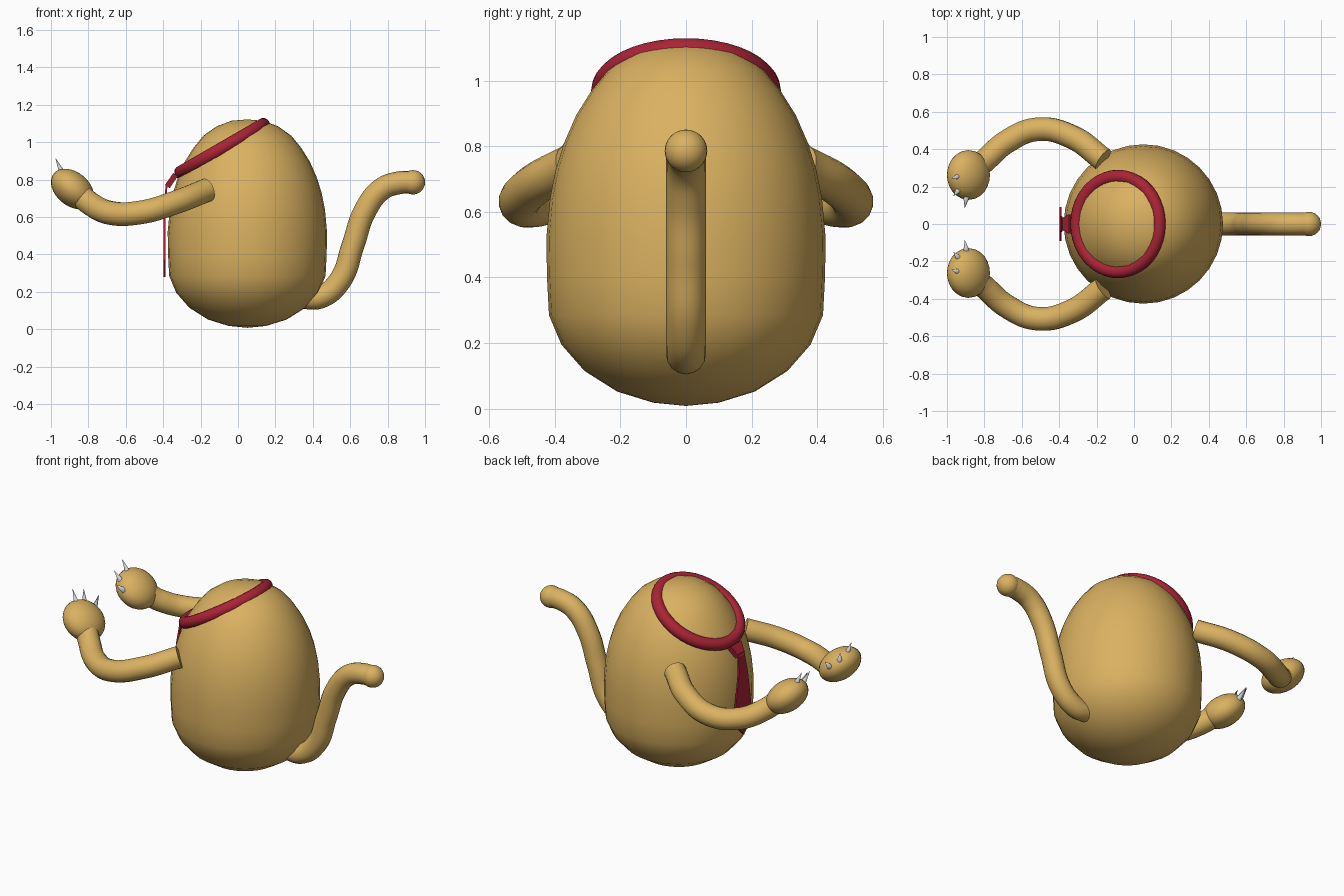
import bpy, bmesh, math
from mathutils import Vector, Matrix

if "Cube" in bpy.data.objects:
    bpy.data.objects.remove(bpy.data.objects["Cube"])


def material(name, rgb):
    m = bpy.data.materials.new(name)
    m.diffuse_color = (*rgb, 1)
    m.use_nodes = True
    m.node_tree.nodes["Principled BSDF"].inputs["Base Color"].default_value = m.diffuse_color
    return m


TAN = material("tan", (0.70, 0.44, 0.118))
RED = material("crimson", (0.40, 0.017, 0.037))
GREY = material("claw grey", (0.62, 0.62, 0.66))


def finish(ob, mat, smooth=True):
    ob.data.materials.clear()
    ob.data.materials.append(mat)
    if smooth:
        bpy.ops.object.select_all(action='DESELECT')
        ob.select_set(True)
        bpy.context.view_layer.objects.active = ob
        bpy.ops.object.shade_smooth_by_angle(angle=math.radians(40))
    return ob


def mesh_object(name, bm, mat, smooth=True):
    bmesh.ops.recalc_face_normals(bm, faces=bm.faces[:])
    me = bpy.data.meshes.new(name)
    bm.to_mesh(me)
    bm.free()
    ob = bpy.data.objects.new(name, me)
    bpy.context.collection.objects.link(ob)
    return finish(ob, mat, smooth)


def lathe(name, profile, centre, mat, seg=32):
    bm = bmesh.new()
    vs = [bm.verts.new((r, 0, z)) for r, z in profile]
    es = [bm.edges.new(p) for p in zip(vs, vs[1:])]
    bmesh.ops.spin(bm, geom=vs + es, cent=(0, 0, 0), axis=(0, 0, 1),
                   angle=2 * math.pi, steps=seg)
    bmesh.ops.remove_doubles(bm, verts=bm.verts[:], dist=0.0005)
    bmesh.ops.translate(bm, verts=bm.verts[:], vec=centre)
    return mesh_object(name, bm, mat)


def tube(name, points, radius, mat):
    cu = bpy.data.curves.new(name, 'CURVE')
    cu.dimensions = '3D'
    cu.bevel_depth = radius
    cu.bevel_resolution = 6
    cu.use_fill_caps = True
    sp = cu.splines.new('BEZIER')
    sp.resolution_u = 8
    sp.bezier_points.add(len(points) - 1)
    for bp, p in zip(sp.bezier_points, points):
        bp.co = p
        bp.handle_left_type = bp.handle_right_type = 'AUTO'
    ob = bpy.data.objects.new(name, cu)
    bpy.context.collection.objects.link(ob)
    bpy.ops.object.select_all(action='DESELECT')
    ob.select_set(True)
    bpy.context.view_layer.objects.active = ob
    bpy.ops.object.convert(target='MESH')
    return finish(bpy.context.object, mat)


def ball(name, centre, radii, mat, tilt=0):
    bm = bmesh.new()
    mtx = (Matrix.Translation(centre) @ Matrix.Rotation(tilt, 4, 'Y')
           @ Matrix.Diagonal((*radii, 1)))
    bmesh.ops.create_uvsphere(bm, u_segments=24, v_segments=16, radius=1, matrix=mtx)
    return mesh_object(name, bm, mat)


def claw(name, base, tip):
    base, tip = Vector(base), Vector(tip)
    d = tip - base
    bm = bmesh.new()
    mtx = Matrix.Translation((base + tip) / 2) @ d.to_track_quat('Z', 'Y').to_matrix().to_4x4()
    bmesh.ops.create_cone(bm, cap_ends=True, segments=10, radius1=0.019, radius2=0,
                          depth=d.length, matrix=mtx)
    return mesh_object(name, bm, GREY)


def plate(name, front, back, mat):
    """Solid spanning two matching outlines."""
    bm = bmesh.new()
    a = [bm.verts.new(p) for p in front]
    b = [bm.verts.new(p) for p in back]
    bm.faces.new(a)
    bm.faces.new(b[::-1])
    for i in range(len(a)):
        j = (i + 1) % len(a)
        bm.faces.new((a[i], b[i], b[j], a[j]))
    return mesh_object(name, bm, mat, False)


# Egg-shaped body
lathe("body", [(0, 0.008), (0.10, 0.018), (0.21, 0.052), (0.31, 0.115), (0.38, 0.195),
               (0.418, 0.285), (0.424, 0.40), (0.426, 0.52), (0.415, 0.64), (0.397, 0.73),
               (0.372, 0.81), (0.335, 0.895), (0.288, 0.97), (0.235, 1.035), (0.165, 1.085),
               (0.085, 1.115), (0, 1.122)], (0.05, 0, 0), TAN)

# Tail with rounded tip
tube("tail", [(0.34, 0, 0.17), (0.44, 0, 0.172), (0.545, 0, 0.26), (0.615, 0, 0.45),
              (0.68, 0, 0.635), (0.77, 0, 0.75), (0.86, 0, 0.783), (0.94, 0, 0.786)], 0.061, TAN)
ball("tail_tip", (0.935, 0, 0.786), (0.065, 0.065, 0.065), TAN)

# Arms, hands and claws on both sides
for side, s in (("left", 1), ("right", -1)):
    tube(side + "_arm", [(x, s * y, z) for x, y, z in
         [(-0.165, 0.345, 0.745), (-0.33, 0.465, 0.68), (-0.52, 0.506, 0.625),
          (-0.68, 0.44, 0.622), (-0.79, 0.345, 0.672), (-0.85, 0.29, 0.725)]], 0.064, TAN)
    ball(side + "_hand", (-0.885, s * 0.262, 0.75), (0.13, 0.133, 0.09), TAN, math.radians(40))
    for i, (b, t) in enumerate([((-0.935, 0.255, 0.825), (-0.977, 0.245, 0.918)),
                                ((-0.935, 0.185, 0.805), (-0.965, 0.150, 0.885)),
                                ((-0.895, 0.150, 0.775), (-0.905, 0.085, 0.838))]):
        claw(f"{side}_claw_{i + 1}", (b[0], s * b[1], b[2]), (t[0], s * t[1], t[2]))

# Tilted collar ring
bpy.ops.mesh.primitive_torus_add(major_segments=40, minor_segments=14, major_radius=0.254,
                                 minor_radius=0.036, location=(-0.085, 0, 0.967),
                                 rotation=(0, -math.radians(30), 0))
collar = bpy.context.object
collar.name = "collar"
finish(collar, RED)

# Tie knot and hanging blade
knot = [(-0.347, -0.052, 0.835), (-0.347, 0.052, 0.835), (-0.39, 0.03, 0.772), (-0.39, -0.03, 0.772)]
plate("tie_knot", knot, [(x + 0.025, y, z - 0.017) for x, y, z in knot], RED)
blade = [(-0.385, 0.028, 0.785), (-0.398, 0.045, 0.66), (-0.398, 0.09, 0.37), (-0.398, 0, 0.28),
         (-0.398, -0.09, 0.37), (-0.398, -0.045, 0.66), (-0.385, -0.028, 0.785)]
plate("tie_blade", blade, [(x + 0.01, y, z) for x, y, z in blade], RED)
